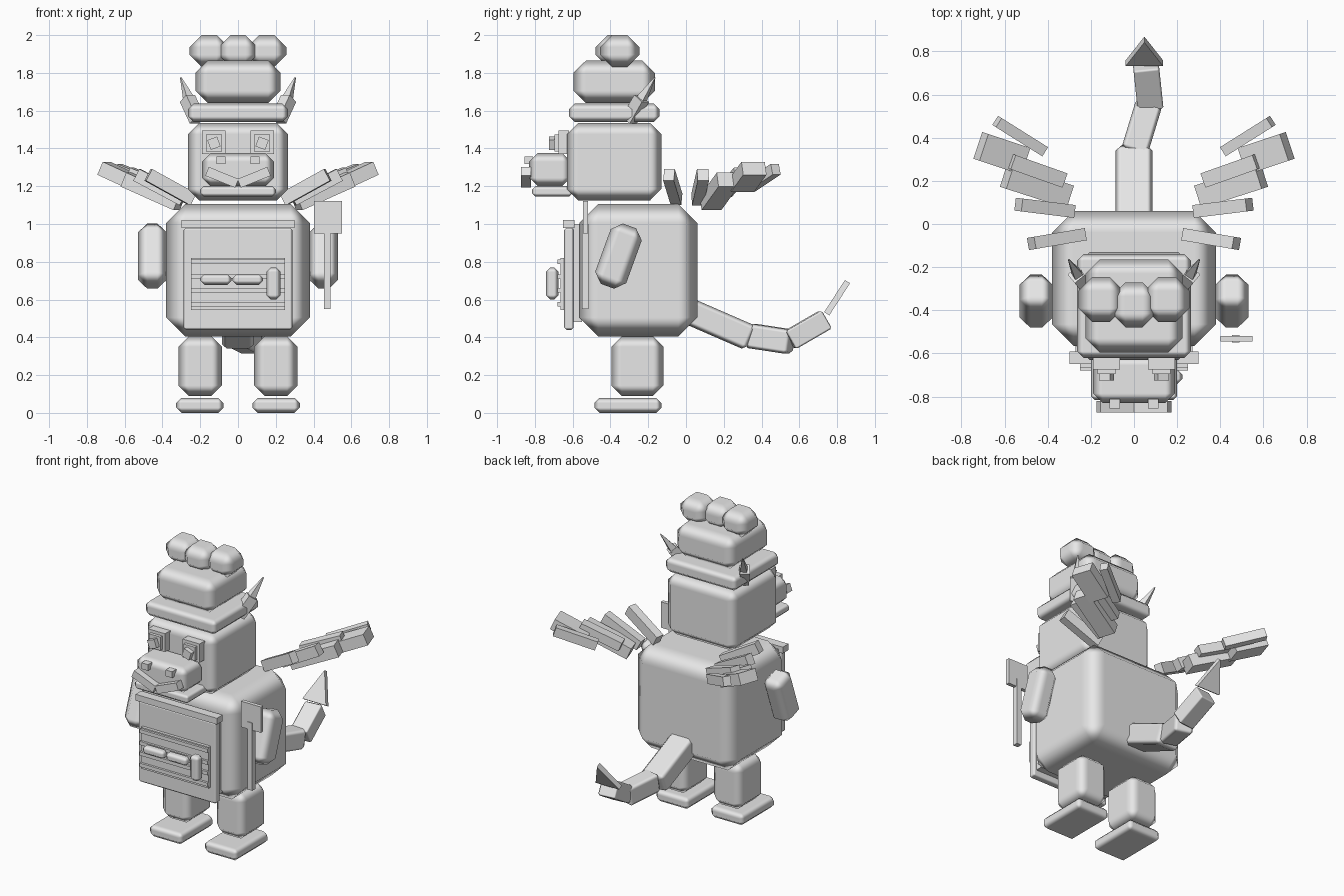
import bpy, bmesh, math
from mathutils import Matrix, Vector

if "Cube" in bpy.data.objects:
    bpy.data.objects.remove(bpy.data.objects["Cube"])

grey = bpy.data.materials.new("plain_grey")
grey.diffuse_color = (0.8, 0.8, 0.8, 1)
grey.use_nodes = True
grey.node_tree.nodes["Principled BSDF"].inputs["Base Color"].default_value = grey.diffuse_color


def finish(name, bm, matrix, bevel):
    """Turn a bmesh into an object, with an optional one-step chamfer."""
    bmesh.ops.recalc_face_normals(bm, faces=bm.faces)
    me = bpy.data.meshes.new(name)
    bm.to_mesh(me)
    bm.free()
    me.materials.append(grey)
    ob = bpy.data.objects.new(name, me)
    ob.matrix_world = matrix
    bpy.context.collection.objects.link(ob)
    if bevel:
        for p in me.polygons:
            p.use_smooth = True
        mod = ob.modifiers.new("chamfer", 'BEVEL')
        mod.width = bevel
        mod.segments = 1
        mod.limit_method = 'NONE'
        mod.harden_normals = True
    return ob


def block(name, size, matrix, bevel=0.0, taper=1.0):
    """Box centred on the matrix; taper shrinks its +x end."""
    bm = bmesh.new()
    bmesh.ops.create_cube(bm, size=1)
    for v in bm.verts:
        k = taper if v.co.x > 0 else 1
        v.co = Vector((v.co.x * size[0], v.co.y * size[1] * k, v.co.z * size[2] * k))
    return finish(name, bm, matrix, bevel)


def box(name, x, y, z, bevel=0.0, rx=0.0, ry=0.0):
    """Box from (min, max) ranges, optionally turned about its centre."""
    c = Vector([(r[0] + r[1]) / 2 for r in (x, y, z)])
    m = Matrix.Translation(c) @ Matrix.Rotation(math.radians(rx), 4, 'X') \
        @ Matrix.Rotation(math.radians(ry), 4, 'Y')
    return block(name, [r[1] - r[0] for r in (x, y, z)], m, bevel)


def beam(name, a, b, width, thick, bevel=0.0, taper=1.0):
    """Box running from a to b; width lies level, thick is upright."""
    a, b = Vector(a), Vector(b)
    d = (b - a).normalized()
    side = Vector((0, 0, 1)).cross(d).normalized()
    m = Matrix((d, side, d.cross(side))).transposed().to_4x4()
    m.translation = (a + b) / 2
    return block(name, ((b - a).length, width, thick), m, bevel, taper)


def flip(p, s):
    return (p[0] * s, p[1], p[2])


def span(s, lo, hi):
    return (lo, hi) if s > 0 else (-hi, -lo)


# torso, head and hat
box("torso", (-.38, .38), (-.565, .06), (.405, 1.105), .1)
box("head", (-.265, .265), (-.63, -.13), (1.125, 1.535), .06)
box("hat_brim", (-.265, .265), (-.62, -.14), (1.54, 1.637), .03)
box("hat_crown", (-.225, .225), (-.595, -.165), (1.64, 1.865), .065)
for i in (-1, 0, 1):
    cy = -.35 if i else -.375
    cx = i * .153
    box("hat_puff", (cx - .104, cx + .104), (cy - .104, cy + .104), (1.832, 2.0), .064)

# muzzle and jaw
box("muzzle", (-.19, .19), (-.83, -.61), (1.2, 1.375), .045)
box("jaw", (-.2, .2), (-.815, -.6), (1.145, 1.2), .018)

# apron with banded pocket
box("apron_backing", (-.27, .27), (-.605, -.55), (.48, 1.0))
box("apron_panel", (-.288, .288), (-.645, -.595), (.44, .98), .012)
box("apron_band", (-.3, .3), (-.65, -.59), (.978, 1.02))
box("pocket", (-.25, .25), (-.665, -.64), (.545, .82))
for z in (.575, .65, .72, .8):
    box("pocket_bar", (-.25, .25), (-.68, -.66), (z - .012, z + .012))
box("bar_handle_left", (-.2, -.035), (-.735, -.675), (.678, .735), .022)
box("bar_handle_right", (-.03, .133), (-.735, -.675), (.678, .735), .022)
box("upright_handle", (.15, .225), (-.742, -.675), (.6, .77), .024)

# cleaver beside the right arm
box("cleaver_handle", (.455, .49), (-.55, -.515), (.55, 1.0))
box("cleaver_blade", (.402, .55), (-.545, -.52), (.95, 1.122))

# wing feathers: start, end, width, thickness
feathers = [((.24, -.05, 1.13), (.475, -.09, 1.26), .057, .07),
            ((.29, .06, 1.13), (.535, .09, 1.26), .06, .07),
            ((.33, .205, 1.17), (.57, .29, 1.27), .07, .06),
            ((.42, .34, 1.20), (.635, .475, 1.29), .05, .06)]

for s in (-1, 1):
    # legs and feet
    box("leg", span(s, .085, .315), (-.395, -.12), (.09, .405), .055)
    box("foot", span(s, .077, .327), (-.485, -.13), (0, .08), .028)
    # arm, leaning backward at the top
    box("arm", span(s, .377, .53), (-.445, -.27), (.66, 1.0), .05, rx=-20)
    # layered square eyes
    box("eye_socket", span(s, .065, .19), (-.675, -.62), (1.37, 1.495))
    box("eye_white", span(s, .085, .17), (-.695, -.66), (1.385, 1.475))
    box("pupil", span(s, .1, .155), (-.725, -.68), (1.4, 1.455), ry=20 * s)
    # nostrils and moustache
    box("nostril", span(s, .065, .113), (-.855, -.81), (1.317, 1.358))
    box("moustache", span(s, .0, .17), (-.873, -.82), (1.222, 1.272), ry=-22 * s)
    # two-part horns
    beam("horn_base", flip((.215, -.3, 1.55), s), flip((.268, -.235, 1.665), s),
         .06, .065)
    beam("horn_tip", flip((.255, -.245, 1.645), s), flip((.303, -.165, 1.775), s),
         .05, .05, taper=.12)
    # wing bones and feathers
    beam("wing_bone", flip((.31, .13, 1.11), s), flip((.59, .22, 1.235), s), .11, .08)
    beam("wing_end", flip((.515, .295, 1.205), s), flip((.71, .36, 1.295), s), .13, .075)
    for a, b, w, t in feathers:
        beam("wing_feather", flip(a, s), flip(b, s), w, t)

# bent tail
beam("tail_root", (0, .0, .545), (0, .345, .395), .17, .14, .025)
beam("tail_middle", (0, .33, .41), (.07, .56, .375), .125, .13, .02)
beam("tail_end", (.075, .55, .385), (.055, .74, .495), .12, .11, .01)

# flat triangular tail tip
bm = bmesh.new()
low = Vector((.048, .745, .525))
top = Vector((.048, .855, .695))
n = Vector((0, .17, -.11)).normalized() * .016
face = [low + Vector((-.087, 0, 0)), low + Vector((.087, 0, 0)), top]
front = [bm.verts.new(p - n) for p in face]
back = [bm.verts.new(p + n) for p in face]
bm.faces.new(front)
bm.faces.new(back[::-1])
for i in range(3):
    j = (i + 1) % 3
    bm.faces.new((front[i], front[j], back[j], back[i]))
finish("tail_tip", bm, Matrix.Identity(4), 0)
